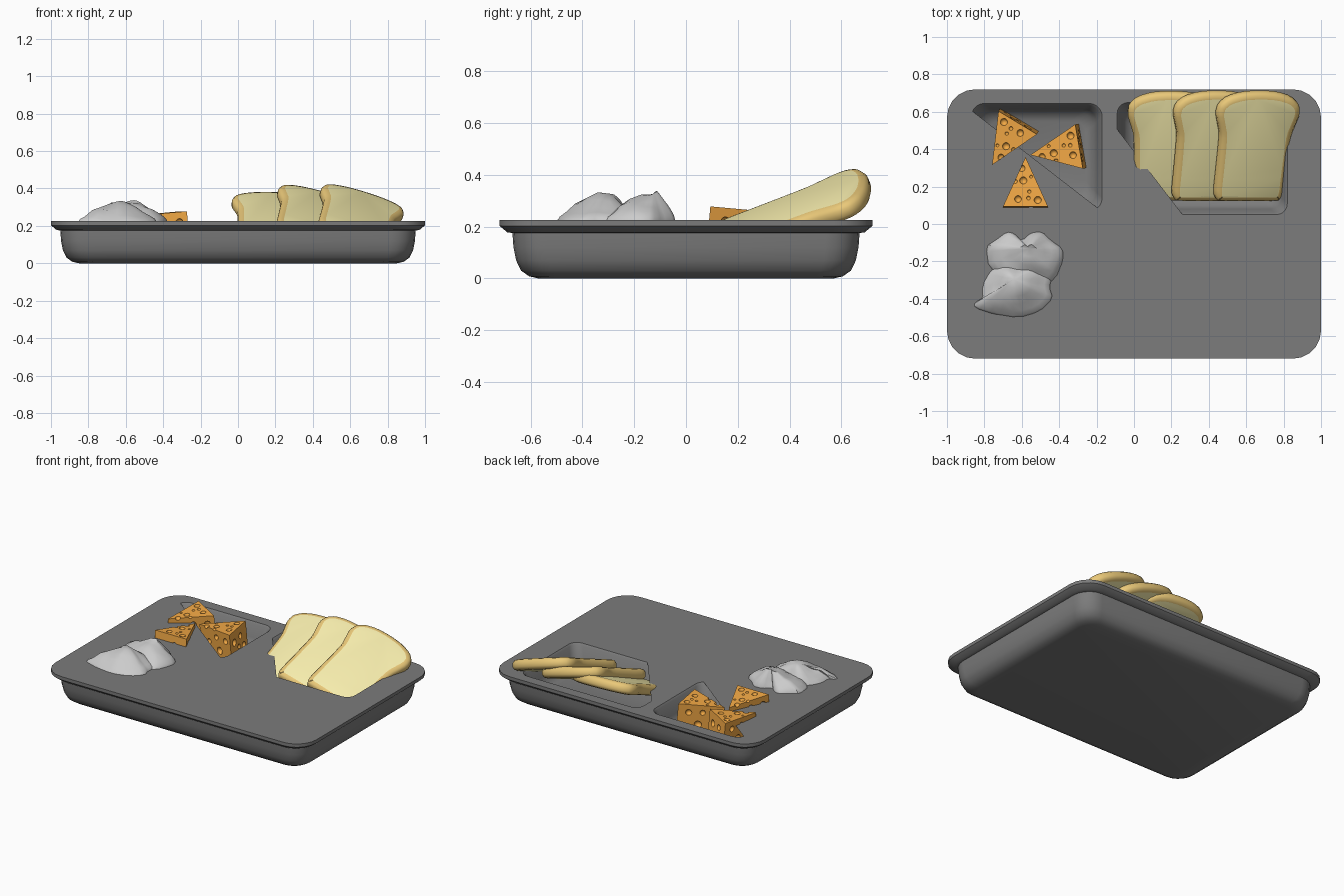
import bpy, bmesh, math
from mathutils import Vector, Matrix, noise

if "Cube" in bpy.data.objects:
    bpy.data.objects.remove(bpy.data.objects["Cube"])


def material(name, rgb):
    m = bpy.data.materials.new(name)
    m.diffuse_color = (*rgb, 1)
    m.use_nodes = True
    m.node_tree.nodes["Principled BSDF"].inputs["Base Color"].default_value = m.diffuse_color
    return m


def add_object(name, bm, mats=(), smooth=None):
    me = bpy.data.meshes.new(name)
    bm.to_mesh(me)
    bm.free()
    for m in mats:
        me.materials.append(m)
    ob = bpy.data.objects.new(name, me)
    bpy.context.collection.objects.link(ob)
    if smooth:
        bpy.ops.object.select_all(action='DESELECT')
        ob.select_set(True)
        bpy.context.view_layer.objects.active = ob
        bpy.ops.object.shade_smooth_by_angle(angle=math.radians(smooth))
    return ob


def rounded_rect(x0, x1, y0, y1, r, n=5):
    pts = []
    for k, (cx, cy) in enumerate([(x1 - r, y1 - r), (x0 + r, y1 - r), (x0 + r, y0 + r), (x1 - r, y0 + r)]):
        for i in range(n + 1):
            a = math.pi / 2 * (k + i / n)
            pts.append((cx + r * math.cos(a), cy + r * math.sin(a)))
    return pts


def loft(bm, rings, cap_first=False, cap_last=False):
    loops = [[bm.verts.new(p) for p in ring] for ring in rings]
    for a, b in zip(loops, loops[1:]):
        for i in range(len(a)):
            j = (i + 1) % len(a)
            bm.faces.new((a[i], a[j], b[j], b[i]))
    caps = []
    if cap_first:
        caps.append(bm.faces.new(loops[0][::-1]))
    if cap_last:
        caps.append(bm.faces.new(loops[-1]))
    return loops, caps


def clip(pts, p, q):
    """Keep the part of an outline above the line p-q (p right of q)."""
    def side(a):
        return -(q[0] - p[0]) * (a[1] - p[1]) + (q[1] - p[1]) * (a[0] - p[0])
    out = []
    for a, b in zip(pts, pts[1:] + pts[:1]):
        sa, sb = side(a), side(b)
        if sa >= 0:
            out.append(a)
        if sa * sb < 0:
            t = sa / (sa - sb)
            out.append((a[0] + t * (b[0] - a[0]), a[1] + t * (b[1] - a[1])))
    return out


def round_off(pts):
    """One pass of corner cutting."""
    out = []
    for a, b in zip(pts, pts[1:] + pts[:1]):
        a, b = Vector(a), Vector(b)
        out += [tuple(a.lerp(b, .22)), tuple(a.lerp(b, .78))]
    return out


# Tray shell with flared lip
TOP = 0.226
grey = material("tray_grey", (.2, .2, .2))
bm = bmesh.new()
profile = [(.15, 0), (.115, .008), (.083, .03), (.064, .07), (.054, .12), (.05, .175), (.03, .178), (0, .203), (0, TOP)]
loft(bm, [[(x, y, z) for x, y in rounded_rect(-1 + d, 1 - d, -.72 + d, .72 - d, .15 - d * .4)]
          for d, z in profile], cap_first=True)
add_object("tray_shell", bm, (grey,), 35)

# Tray top, partly covering two of the compartments
wells = {
    "cheese": ((-.87, -.17, .07, .645, .07), ((-.2, .09), (-.86, .6))),
    "bread": ((-.09, .82, .05, .65, .06), ((.26, .05), (-.085, .5))),
}
bm = bmesh.new()
outlines = [rounded_rect(-1, 1, -.72, .72, .15)]
outlines += [clip(rounded_rect(*rect), p, q) for rect, (p, q) in wells.values()]
edges = []
for o in outlines:
    vs = [bm.verts.new((x, y, TOP)) for x, y in o]
    edges += [bm.edges.new((vs[i - 1], vs[i])) for i in range(len(vs))]
bmesh.ops.triangle_fill(bm, edges=edges, use_beauty=True, normal=(0, 0, 1))
for f in bm.faces:
    f.normal_update()
    if f.normal.z < 0:
        f.normal_flip()
add_object("tray_top", bm, (grey,))

# Compartment bowls
for name, ((x0, x1, y0, y1, r), _) in wells.items():
    bm = bmesh.new()
    loft(bm, [[(x, y, z) for x, y in rounded_rect(x0 + d, x1 - d, y0 + d, y1 - d, r)]
              for d, z in [(0, TOP), (.01, .215), (.03, .13), (.05, .09), (.09, .07)]], cap_last=True)
    for f in bm.faces:
        f.normal_update()
        if f.normal.z < 0:
            f.normal_flip()
    add_object(name + "_compartment", bm, (grey,), 40)

# Bread slices, shingled against the back rim
crust = material("crust", (.82, .58, .19))
crumb = material("crumb", (.93, .85, .42))
half = [(0, .314), (.1, .307), (.18, .282), (.225, .24), (.234, .185), (.215, .12), (.2, .07),
        (.197, 0), (.195, -.15), (.194, -.275), (.175, -.312), (.15, -.314), (0, -.314)]
outline = half + [(-x, y) for x, y in half[-2:0:-1]]
outline = round_off(outline[::-1])


def inset(pts, d):
    res = []
    for i, p in enumerate(pts):
        t = Vector(pts[(i + 1) % len(pts)]) - Vector(pts[i - 1])
        t.normalize()
        res.append((p[0] - t.y * d, p[1] + t.x * d))
    return res


def bread_slice(name, loc, rot):
    bm = bmesh.new()
    levels = [(.034, -.036), (.012, -.03), (.001, -.014), (.001, .014), (.012, .03), (.034, .036)]
    _, caps = loft(bm, [[(x, y, z) for x, y in inset(outline, d)] for d, z in levels], True, True)
    for f in caps:
        f.material_index = 1
    bmesh.ops.recalc_face_normals(bm, faces=bm.faces)
    ob = add_object(name, bm, (crust, crumb), 50)
    ob.location, ob.rotation_euler = loc, rot


bread_slice("bread_slice_left", (.195, .42, .236), (.4, .03, 0))
bread_slice("bread_slice_middle", (.415, .42, .25), (.38, .27, 0))
bread_slice("bread_slice_right", (.64, .42, .248), (.38, .3, 0))

# Cheese wedge with round holes, shared by three wedges
cheese = material("cheese", (.9, .4, .06))
bm = bmesh.new()
tri = [(-.12, -.13), (.12, -.13), (0, .135)]
loft(bm, [[(x, y, z) for x, y in tri] for z in (0, .205)], True, True)
bmesh.ops.recalc_face_normals(bm, faces=bm.faces)
wedge = add_object("cheese_wedge_front", bm, (cheese,))
holes = [(-.02, .075, .207, .018), (-.055, .005, .207, .012), (-.012, .01, .207, .02), (.015, -.085, .207, .011),
         (.065, -.095, .207, .02), (-.04, -.09, .207, .019), (.03, .03, .207, .009), (.02, -.05, .207, .01),
         (-.06, -.132, .13, .024), (.03, -.132, .14, .02), (.0, -.132, .08, .016), (.07, -.132, .06, .024)]
for s in (-1, 1):
    for t, z, r in [(.2, .15, .02), (.42, .07, .024), (.5, .155, .018), (.75, .11, .017)]:
        t += .04 * s
        holes.append((s * .121 * (1 - t), -.13 + .265 * t, z, r))
bm = bmesh.new()
for x, y, z, r in holes:
    bmesh.ops.create_uvsphere(bm, u_segments=14, v_segments=8, radius=r, matrix=Matrix.Translation((x, y, z)))
for f in bm.faces:
    f.smooth = True
cutter = add_object("cheese_hole_cutter", bm, (cheese,))
cutter.hide_render = True
mod = wedge.modifiers.new("holes", 'BOOLEAN')
mod.operation, mod.solver, mod.object = 'DIFFERENCE', 'EXACT', cutter
mod.use_self = True
holed = bpy.data.meshes.new_from_object(wedge.evaluated_get(bpy.context.evaluated_depsgraph_get()))
wedge.modifiers.clear()
wedge.data = holed
bpy.data.objects.remove(cutter)

back = bpy.data.objects.new("cheese_wedge_back", holed)
side = bpy.data.objects.new("cheese_wedge_right", holed)
for ob, tip, base in [(wedge, (-.58, .355), (-.58, .09)), (back, (-.75, .33), (-.62, .545)), (side, (-.55, .37), (-.29, .415))]:
    if ob is not wedge:
        bpy.context.collection.objects.link(ob)
    d = (Vector(tip) - Vector(base)).normalized()
    c = Vector(base) + d * .115
    ob.location = (c.x, c.y, .062)
    ob.rotation_euler = (-.09, 0, math.atan2(-d.x, d.y))


# Grey food lumps, sloping from an outline up to a peak
def lump(name, pts, peak, height):
    bm = bmesh.new()
    rings = []
    for s, h in [(1, -.06), (1, .06), (.95, .2), (.83, .36), (.65, .56), (.45, .76), (.22, .95)]:
        ring = []
        for x, y in round_off(pts):
            p = Vector((peak[0] + (x - peak[0]) * s, peak[1] + (y - peak[1]) * s, .215 + height * h))
            if h > .1:
                p.z += .03 * min(1, h * 2) * noise.noise(p * 10)
            ring.append(p)
        rings.append(ring)
    loops, _ = loft(bm, rings, cap_first=True)
    top = bm.verts.new((*peak, .215 + height))
    for a, b in zip(loops[-1], loops[-1][1:] + loops[-1][:1]):
        bm.faces.new((a, b, top))
    bmesh.ops.recalc_face_normals(bm, faces=bm.faces)
    add_object(name, bm, smooth=40)


lump("food_lump_front", [(-.855, -.45), (-.855, -.42), (-.81, -.405), (-.815, -.33), (-.77, -.25), (-.7, -.205),
                         (-.6, -.215), (-.5, -.215), (-.435, -.28), (-.45, -.34), (-.43, -.4), (-.5, -.47),
                         (-.62, -.505), (-.75, -.485)], (-.64, -.295), .112)
lump("food_lump_back", [(-.78, -.24), (-.795, -.12), (-.74, -.085), (-.68, -.04), (-.64, -.05), (-.6, -.09),
                        (-.55, -.045), (-.49, -.04), (-.44, -.09), (-.38, -.13), (-.375, -.19), (-.42, -.3),
                        (-.5, -.33), (-.65, -.32)], (-.56, -.13), .11)
